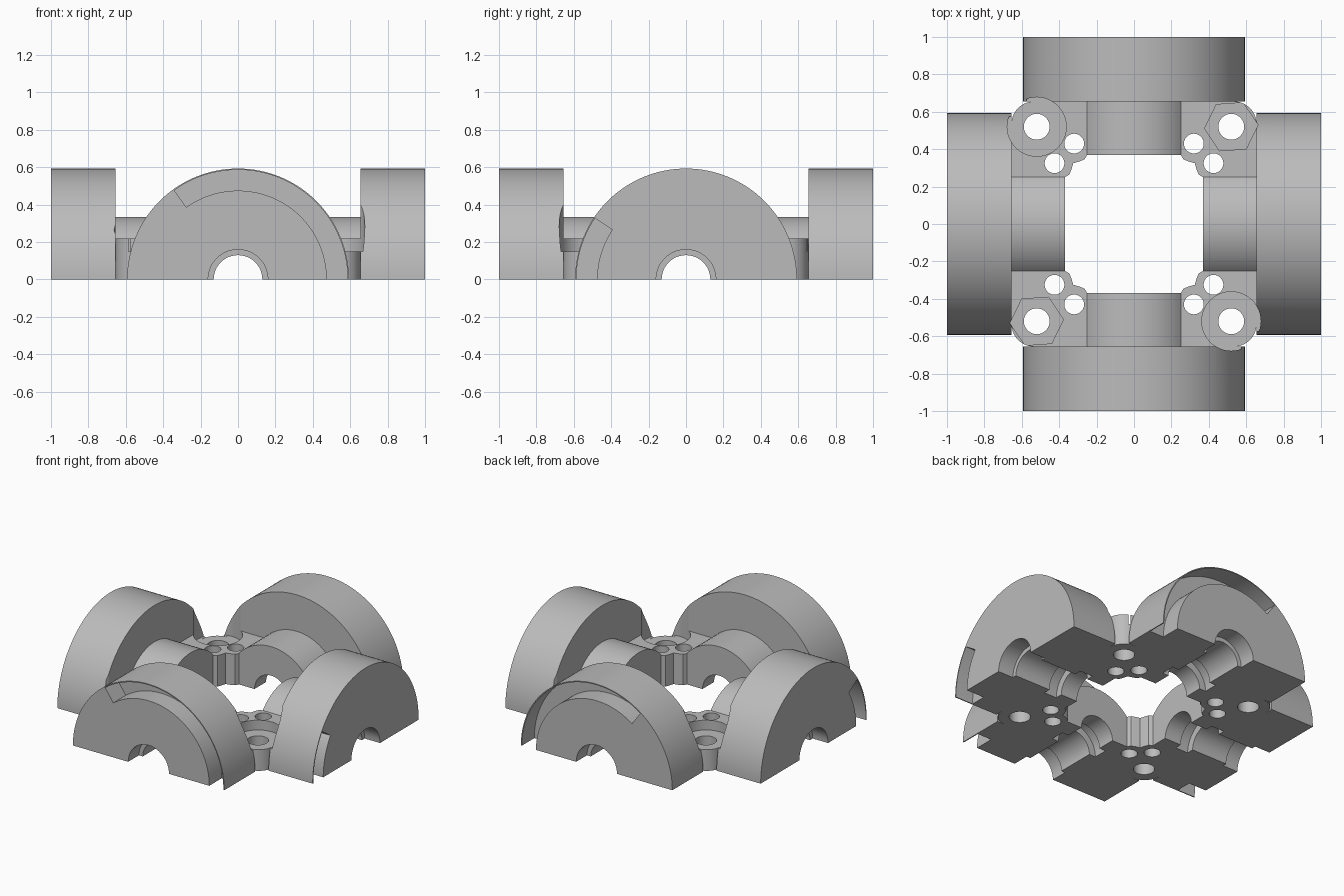
import bpy, bmesh, math

if "Cube" in bpy.data.objects:
    bpy.data.objects.remove(bpy.data.objects["Cube"])

grey = bpy.data.materials.new("plain grey")
grey.diffuse_color = (0.5, 0.5, 0.5, 1)
grey.use_nodes = True
grey.node_tree.nodes["Principled BSDF"].inputs["Base Color"].default_value = grey.diffuse_color


def prism(name, pts, axis, d0, d1):
    """Extrude a closed 2D outline along an axis from d0 to d1."""
    place = {'x': lambda u, v, d: (d, u, v),
             'y': lambda u, v, d: (u, d, v),
             'z': lambda u, v, d: (u, v, d)}[axis]
    bm = bmesh.new()
    a = [bm.verts.new(place(u, v, d0)) for u, v in pts]
    b = [bm.verts.new(place(u, v, d1)) for u, v in pts]
    bm.faces.new(a)
    bm.faces.new(b[::-1])
    n = len(pts)
    for i in range(n):
        j = (i + 1) % n
        bm.faces.new((a[j], a[i], b[i], b[j]))
    bmesh.ops.recalc_face_normals(bm, faces=bm.faces)
    me = bpy.data.meshes.new(name)
    bm.to_mesh(me)
    bm.free()
    me.materials.append(grey)
    ob = bpy.data.objects.new(name, me)
    bpy.context.collection.objects.link(ob)
    return ob


def arc(r, a0, a1, n, cx=0, cy=0):
    return [(cx + r * math.cos(math.radians(a0 + (a1 - a0) * i / n)),
             cy + r * math.sin(math.radians(a0 + (a1 - a0) * i / n)))
            for i in range(n + 1)]


def circle(r, n=32, cx=0, cy=0, turn=0):
    return arc(r, turn, turn + 360, n, cx, cy)[:-1]


def combine(target, other, operation):
    mod = target.modifiers.new(operation, 'BOOLEAN')
    mod.operation = operation
    mod.solver = 'EXACT'
    mod.object = other
    bpy.ops.object.select_all(action='DESELECT')
    bpy.context.view_layer.objects.active = target
    target.select_set(True)
    bpy.ops.object.modifier_apply(modifier=mod.name)
    bpy.data.objects.remove(other)


solids, cuts = [], []
corners = [(1, 1), (-1, 1), (-1, -1), (1, -1)]

for axis in 'xy':
    for s in (1, -1):
        # wide drum and narrow inner hub
        solids.append(prism("drum", circle(0.593, 128), axis, s * 0.655, s * 1.0))
        solids.append(prism("hub", circle(0.335, 64), axis, s * 0.37, s * 0.7))
        # axle bore, outer counterbore and bearing pocket
        cuts.append(prism("bore", circle(0.13, 48), axis, s * 0.3, s * 1.1))
        cuts.append(prism("counterbore", circle(0.16, 48), axis, s * 0.88, s * 1.1))
        cuts.append(prism("pocket", circle(0.18, 48), axis, s * 0.5, s * 0.6))
        # curved slot in the outer face
        a0, a1 = (146, 190) if axis == 'x' else (-10, 125.6)
        ring = arc(0.586, a0, a1, 48) + arc(0.475, a1, a0, 48)
        cuts.append(prism("slot", ring, axis, s * 0.86, s * 1.1))

# corner pads with a scalloped inner corner and rounded outer corner
pad = [(0.23, 0.655), (0.23, 0.37), (0.25, 0.37), (0.265, 0.345), (0.29, 0.335),
       (0.325, 0.325), (0.335, 0.29), (0.345, 0.265), (0.37, 0.25), (0.37, 0.23),
       (0.655, 0.23)] + arc(0.12, 0, 90, 10, 0.535, 0.535)
for sx, sy in corners:
    solids.append(prism("corner_pad", [(sx * u, sy * v) for u, v in pad], 'z', -0.1, 0.22))
    # bolt hole with hexagonal or round seat
    cx, cy = sx * 0.52, sy * 0.52
    cuts.append(prism("bolt_hole", circle(0.069, 32, cx, cy), 'z', -0.2, 0.3))
    seat = circle(0.143, 6, cx, cy, 4) if sx == sy else circle(0.158, 48, cx, cy)
    cuts.append(prism("bolt_seat", seat, 'z', 0.15, 0.4))
    # pair of small tie holes
    for u, v in ((0.32, 0.43), (0.425, 0.325)):
        cuts.append(prism("tie_hole", circle(0.053, 24, sx * u, sy * v), 'z', -0.2, 0.4))

# flat underside
cuts.append(prism("base_cut", [(-2, -2), (2, -2), (2, 2), (-2, 2)], 'z', -1, 0))

frame = solids[0]
for part in solids[1:]:
    combine(frame, part, 'UNION')
for part in cuts:
    combine(frame, part, 'DIFFERENCE')
frame.name = "hub_frame"
bpy.ops.object.shade_smooth_by_angle(angle=math.radians(25))
